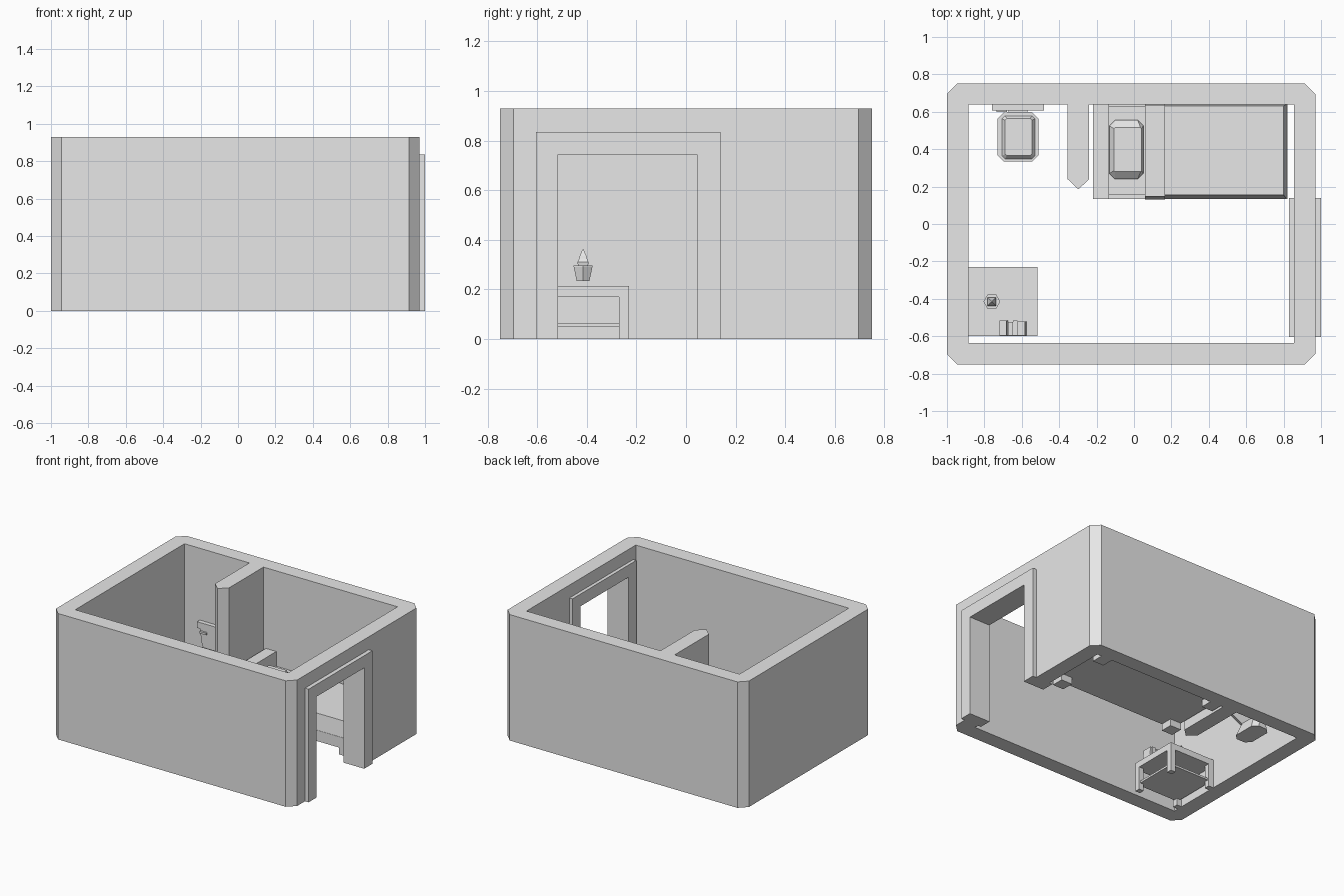
import bpy, bmesh, math
from mathutils import Vector, Matrix

default = bpy.data.objects.get("Cube")
if default:
    bpy.data.objects.remove(default, do_unlink=True)

grey = bpy.data.materials.new("plain_grey")
grey.use_nodes = True
grey.diffuse_color = (0.8, 0.8, 0.8, 1)
grey.node_tree.nodes["Principled BSDF"].inputs["Base Color"].default_value = (0.8, 0.8, 0.8, 1)


def finish(name, bm):
    bmesh.ops.recalc_face_normals(bm, faces=bm.faces)
    mesh = bpy.data.meshes.new(name)
    bm.to_mesh(mesh)
    bm.free()
    mesh.materials.append(grey)
    obj = bpy.data.objects.new(name, mesh)
    bpy.context.collection.objects.link(obj)
    return obj


def prism(name, outline, offset):
    """Extrude a closed 3D outline along an offset."""
    bm = bmesh.new()
    face = bm.faces.new([bm.verts.new(p) for p in outline])
    ext = bmesh.ops.extrude_face_region(bm, geom=[face], use_keep_orig=True)
    bmesh.ops.translate(bm, vec=offset, verts=[v for v in ext["geom"] if isinstance(v, bmesh.types.BMVert)])
    return finish(name, bm)


def box(name, x, y, z):
    return prism(name, [(x[0], y[0], z[0]), (x[1], y[0], z[0]), (x[1], y[1], z[0]), (x[0], y[1], z[0])],
                 (0, 0, z[1] - z[0]))


def loft(name, rings):
    """Skin a stack of rings that have equal point counts."""
    bm = bmesh.new()
    rows = [[bm.verts.new(p) for p in ring] for ring in rings]
    n = len(rows[0])
    for a, b in zip(rows, rows[1:]):
        for i in range(n):
            j = (i + 1) % n
            bm.faces.new((a[i], a[j], b[j], b[i]))
    bm.faces.new(rows[0])
    bm.faces.new(rows[-1])
    return finish(name, bm)


def cut_rect(x, y, z, c):
    """Rectangle ring with chamfered corners."""
    (x0, x1), (y0, y1) = x, y
    return [(x0 + c, y0, z), (x1 - c, y0, z), (x1, y0 + c, z), (x1, y1 - c, z),
            (x1 - c, y1, z), (x0 + c, y1, z), (x0, y1 - c, z), (x0, y0 + c, z)]


def rect(x, y, z):
    return [(x[0], y[0], z), (x[1], y[0], z), (x[1], y[1], z), (x[0], y[1], z)]


def ngon(cx, cy, r, z, n, turn=0):
    return [(cx + r * math.cos(turn + math.tau * i / n), cy + r * math.sin(turn + math.tau * i / n), z)
            for i in range(n)]


# Room walls with the doorway gap and the partition
H = 0.93
door = (-0.515, 0.045)
outline = [(0.97, door[0]), (0.97, -0.695), (0.915, -0.75), (-0.945, -0.75), (-1, -0.695), (-1, 0.695),
           (-0.945, 0.75), (0.915, 0.75), (0.97, 0.695), (0.97, door[1]), (0.855, door[1]), (0.855, 0.64),
           (-0.24, 0.64), (-0.24, 0.24), (-0.297, 0.185), (-0.355, 0.24), (-0.355, 0.64), (-0.885, 0.64),
           (-0.885, -0.635), (0.855, -0.635), (0.855, door[0])]
prism("walls", [(x, y, 0) for x, y in outline], (0, 0, H))
box("door_lintel", (0.855, 0.97), door, (0.745, H))

# Door frame
frame = [(-0.605, 0), (-0.605, 0.835), (0.14, 0.835), (0.14, 0), (door[1], 0),
         (door[1], 0.745), (door[0], 0.745), (door[0], 0)]
prism("door_frame", [(0.83, y, z) for y, z in frame], (0.17, 0, 0))

# Side table
tx, ty, leg = (-0.885, -0.515), (-0.6, -0.23), 0.04
box("table_top", tx, ty, (0.17, 0.215))
box("table_shelf", (tx[0] + 0.01, tx[1] - 0.01), (ty[0] + 0.01, ty[1] - 0.01), (0.05, 0.065))
for x in (tx[0], tx[1] - leg):
    for y in (ty[0], ty[1] - leg):
        box("table_leg", (x, x + leg), (y, y + leg), (0, 0.17))

# Potted plant
px, py = -0.76, -0.415
loft("plant_pot", [ngon(px, py, r, z, 6) for r, z in ((0.03, 0.235), (0.043, 0.29), (0.045, 0.29), (0.045, 0.297))])
loft("plant", [ngon(px, py, r, z, 4, math.pi / 4) for r, z in
               ((0.028, 0.295), (0.032, 0.31), (0.022, 0.325), (0.019, 0.335), (0.003, 0.362))])

# Books, the first one leaning
x = -0.71
for i, (w, h, front) in enumerate(((0.036, 0.11, -0.515), (0.026, 0.125, -0.525), (0.022, 0.115, -0.515),
                                   (0.026, 0.125, -0.52), (0.022, 0.12, -0.522))):
    lean = 0.008 if i in (0, 4) else 0
    prism("book", [(x, -0.595, 0.215), (x + w, -0.595, 0.215), (x + w - lean, -0.595, 0.215 + h),
                   (x - lean, -0.595, 0.215 + h)], (0, front + 0.595, 0))
    x += w + 0.001

# Toilet
loft("toilet_bowl", [cut_rect(x, y, z, 0.035) for x, y, z in (
    ((-0.69, -0.55), (0.37, 0.6), 0), ((-0.67, -0.57), (0.41, 0.6), 0.08),
    ((-0.72, -0.52), (0.345, 0.6), 0.18), ((-0.72, -0.52), (0.345, 0.6), 0.205))])
loft("toilet_seat", [cut_rect((-0.73, -0.51), (0.333, 0.598), z, 0.035) for z in (0.205, 0.23)])
loft("toilet_lid", [cut_rect((-0.705, -0.53), (0.348, 0.578), 0.23, 0.015),
                    cut_rect((-0.69, -0.545), (0.365, 0.565), 0.25, 0.01)])
loft("toilet_tank", [rect(x, (0.612, 0.64), z) for x, z in (
    ((-0.69, -0.55), 0.16), ((-0.725, -0.515), 0.25), ((-0.74, -0.5), 0.355))])
box("tank_lid", (-0.76, -0.48), (0.608, 0.64), (0.355, 0.4))
box("flush_lever", (-0.735, -0.68), (0.598, 0.613), (0.325, 0.34))
box("toilet_hinge", (-0.67, -0.57), (0.59, 0.64), (0.16, 0.215))

# Bed
by = (0.135, 0.64)
box("bed_base", (-0.22, 0.82), by, (0.05, 0.13))
box("headboard", (-0.22, -0.135), by, (0.13, 0.335))
box("mattress", (-0.135, 0.8), (0.155, 0.632), (0.13, 0.23))
loft("blanket", [rect(x, y, z) for x, y, z in (
    ((0.06, 0.815), (0.137, 0.64), 0.13), ((0.06, 0.8), (0.155, 0.632), 0.245))])
loft("blanket_fold", [rect((0.06, 0.165), y, z) for y, z in (((0.13, 0.64), 0.14), ((0.148, 0.636), 0.258))])
loft("pillow", [cut_rect(x, y, z, c) for x, y, z, c in (
    ((-0.115, 0.035), (0.26, 0.54), 0.23, 0.015), ((-0.132, 0.05), (0.24, 0.555), 0.255, 0.03),
    ((-0.107, 0.04), (0.28, 0.515), 0.29, 0.005))])
for x in (-0.22, 0.73):
    for y in (0.135, 0.55):
        box("bed_leg", (x, x + 0.09), (y, y + 0.09), (0, 0.05))
